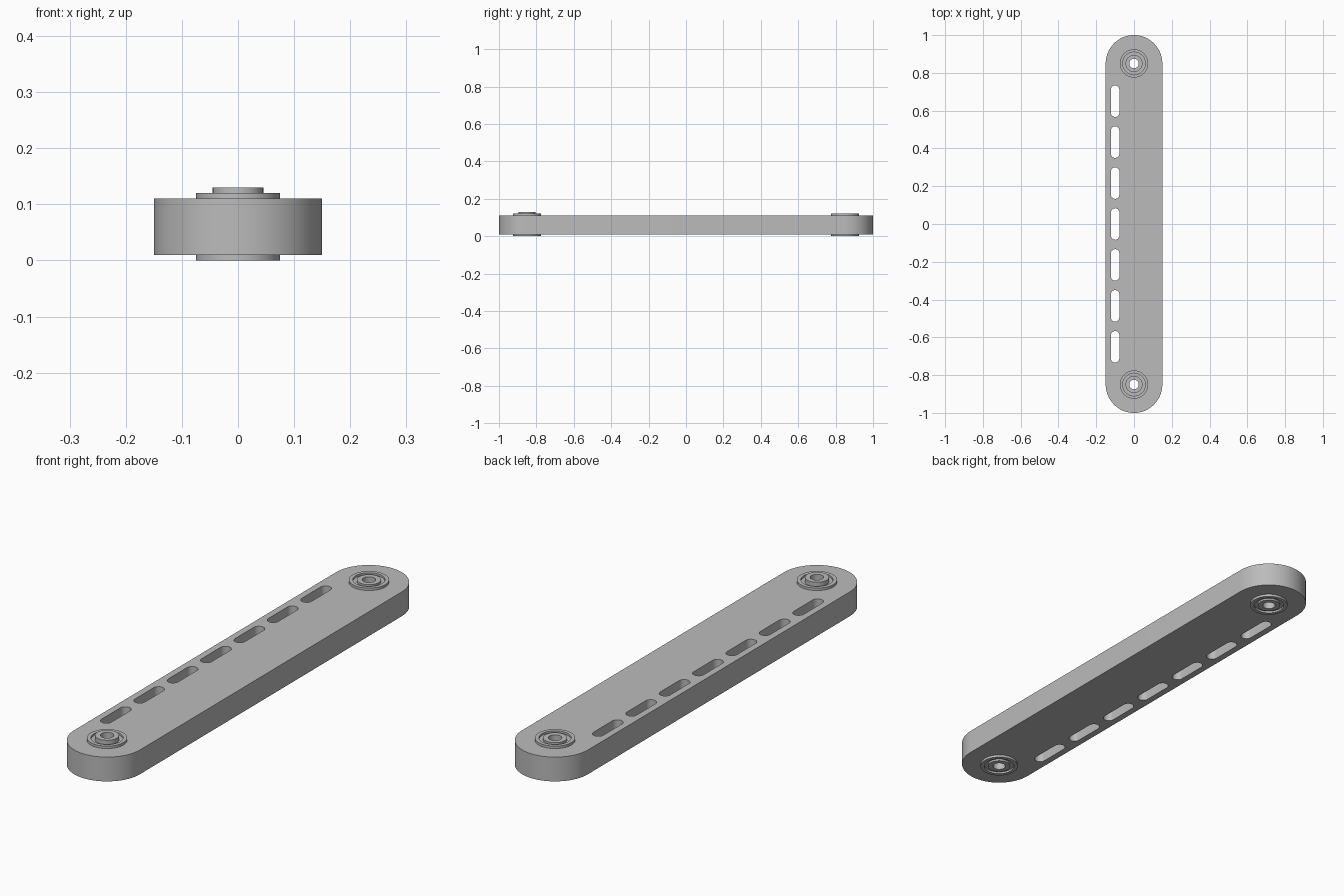
import bpy
import bmesh
from math import pi, sin, cos, radians

cube = bpy.data.objects.get("Cube")
if cube:
    bpy.data.objects.remove(cube, do_unlink=True)

metal = bpy.data.materials.new("grey metal")
metal.use_nodes = True
grey = (0.5, 0.5, 0.5, 1)
metal.diffuse_color = grey
metal.node_tree.nodes["Principled BSDF"].inputs["Base Color"].default_value = grey

PIVOT_Y = 0.85
HALF_WIDTH = 0.15
BEARING_R = 0.075


def finish(obj):
    """Weld the mesh, fix normals, smooth the round walls and colour it."""
    bm = bmesh.new()
    bm.from_mesh(obj.data)
    bmesh.ops.remove_doubles(bm, verts=bm.verts, dist=1e-5)
    bmesh.ops.recalc_face_normals(bm, faces=bm.faces)
    bm.to_mesh(obj.data)
    bm.free()
    obj.data.materials.clear()
    obj.data.materials.append(metal)
    bpy.ops.object.select_all(action="DESELECT")
    obj.select_set(True)
    bpy.context.view_layer.objects.active = obj
    bpy.ops.object.shade_smooth_by_angle(angle=radians(30))


def stadium(x, y, radius, half_straight, steps):
    """Outline with round ends, stretched along y; a circle if not stretched."""
    points = []
    for side in (1, -1):
        for i in range(steps + (half_straight > 0)):
            a = pi * i / steps
            points.append((x + side * radius * cos(a),
                           y + side * (half_straight + radius * sin(a))))
    return points


def plate(name, outlines, z_low, z_high):
    """Extruded flat shape; inner outlines become through holes."""
    curve = bpy.data.curves.new(name, "CURVE")
    curve.dimensions = "2D"
    curve.fill_mode = "BOTH"
    curve.extrude = (z_high - z_low) / 2
    for outline in outlines:
        spline = curve.splines.new("POLY")
        spline.points.add(len(outline) - 1)
        for point, (x, y) in zip(spline.points, outline):
            point.co = (x, y, 0, 1)
        spline.use_cyclic_u = True
    obj = bpy.data.objects.new(name, curve)
    obj.location.z = (z_low + z_high) / 2
    bpy.context.collection.objects.link(obj)
    bpy.ops.object.select_all(action="DESELECT")
    obj.select_set(True)
    bpy.context.view_layer.objects.active = obj
    bpy.ops.object.convert(target="MESH")
    finish(bpy.context.view_layer.objects.active)


def lathe(name, profile, y, steps=64):
    """Ring made by turning a closed (radius, height) profile about z."""
    bm = bmesh.new()
    verts = [bm.verts.new((r, 0, z)) for r, z in profile]
    edges = [bm.edges.new((v, verts[i - 1])) for i, v in enumerate(verts)]
    bmesh.ops.spin(bm, geom=verts + edges, cent=(0, 0, 0), axis=(0, 0, 1),
                   angle=2 * pi, steps=steps, use_duplicate=False)
    mesh = bpy.data.meshes.new(name)
    bm.to_mesh(mesh)
    bm.free()
    obj = bpy.data.objects.new(name, mesh)
    obj.location.y = y
    bpy.context.collection.objects.link(obj)
    finish(obj)


# Link bar with a bore at each end and a row of slots along the right edge
outlines = [stadium(0, 0, HALF_WIDTH, PIVOT_Y, 32)]
for end in (-1, 1):
    outlines.append(stadium(0, end * PIVOT_Y, BEARING_R, 0, 32))
for i in range(-3, 4):
    outlines.append(stadium(-0.1, i * 0.2167, 0.0225, 0.061, 12))
plate("link_bar", outlines, 0.01, 0.11)


# Bearings: outer race, shallow shield groove and inner race around the bore
def bearing(name, y, hub_top):
    bore, hub, race = 0.025, 0.045, 0.06
    low, high, groove = 0.0, 0.12, 0.008
    lathe(name, [
        (bore, low), (hub, low), (hub, low + groove), (race, low + groove),
        (race, low), (BEARING_R, low), (BEARING_R, high), (race, high),
        (race, high - groove), (hub, high - groove), (hub, hub_top),
        (bore, hub_top)], y)


bearing("front_bearing", -PIVOT_Y, 0.13)
bearing("back_bearing", PIVOT_Y, 0.12)
